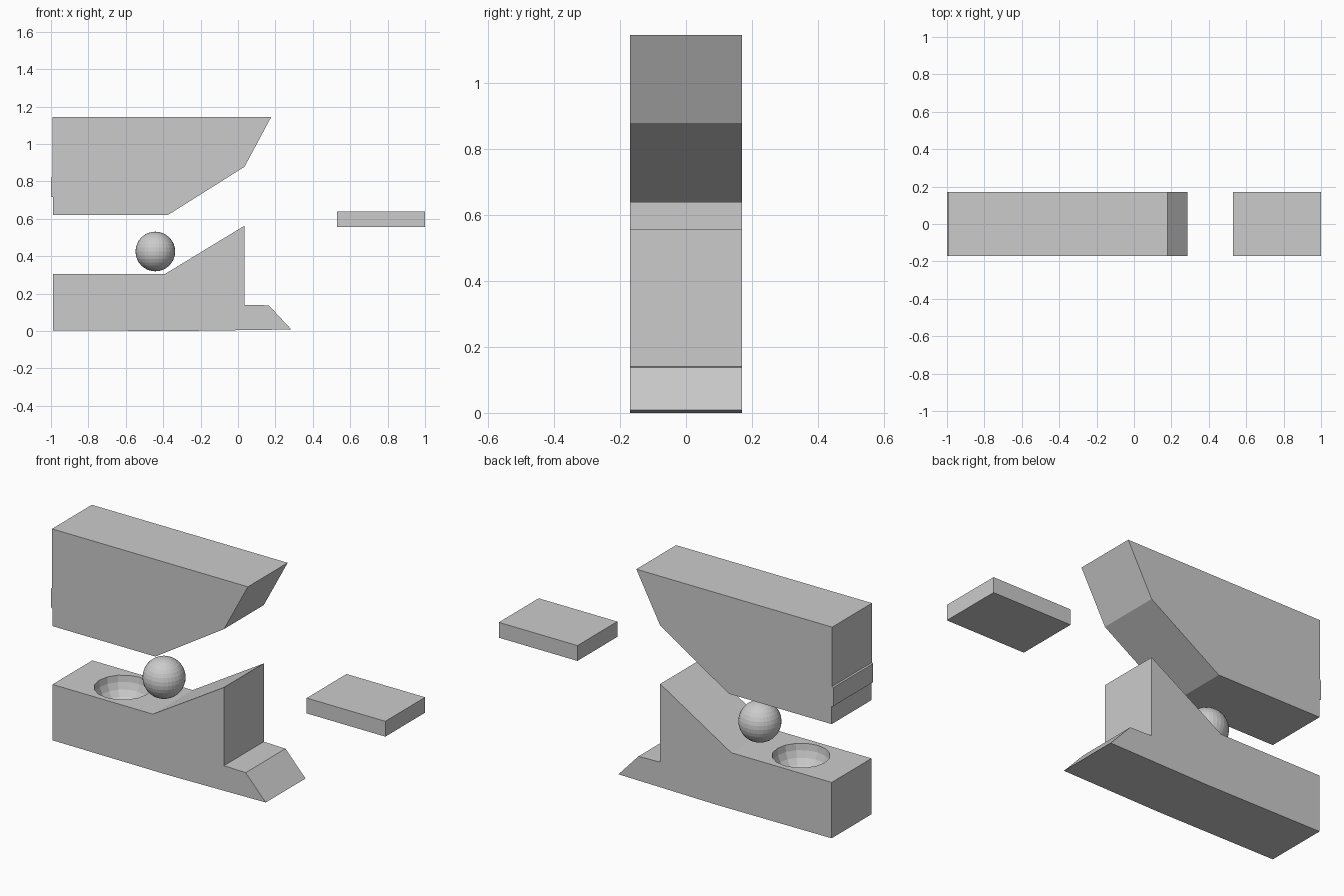
import bpy, bmesh

if "Cube" in bpy.data.objects:
    bpy.data.objects.remove(bpy.data.objects["Cube"])

HALF = 0.17  # half depth of every block


def extrude_profile(name, pts):
    """Prism from an x-z profile, extruded across y."""
    bm = bmesh.new()
    face = bm.faces.new([bm.verts.new((x, -HALF, z)) for x, z in pts])
    ext = bmesh.ops.extrude_face_region(bm, geom=[face])
    moved = [v for v in ext["geom"] if isinstance(v, bmesh.types.BMVert)]
    bmesh.ops.translate(bm, verts=moved, vec=(0, 2 * HALF, 0))
    bmesh.ops.recalc_face_normals(bm, faces=bm.faces)
    me = bpy.data.meshes.new(name)
    bm.to_mesh(me)
    bm.free()
    ob = bpy.data.objects.new(name, me)
    bpy.context.collection.objects.link(ob)
    return ob


def sphere(name, loc, radius, segments, rings):
    bpy.ops.mesh.primitive_uv_sphere_add(
        segments=segments, ring_count=rings, radius=radius, location=loc)
    ob = bpy.context.object
    ob.name = name
    return ob


# Upper block with slanted underside and a thin raised band at the left end
extrude_profile("upper_block", [
    (-0.99, 0.62), (-0.375, 0.62), (0.035, 0.878), (0.178, 1.145),
    (-0.993, 1.145), (-0.993, 0.825), (-1.0, 0.82), (-1.0, 0.72), (-0.99, 0.715)])

# Lower block: flat bed, ramp, vertical drop and toe
lower = extrude_profile("lower_block", [
    (-0.99, 0.003), (-0.3, 0.0), (0.285, 0.008), (0.165, 0.137), (0.035, 0.14),
    (0.035, 0.563), (-0.39, 0.305), (-0.99, 0.305)])

# Round bowl sunk into the bed
cutter = sphere("bowl_cutter", (-0.688, 0, 0.307), 0.143, 16, 12)
mod = lower.modifiers.new("bowl", "BOOLEAN")
mod.operation = "DIFFERENCE"
mod.solver = "EXACT"
mod.object = cutter
bpy.context.view_layer.objects.active = lower
bpy.ops.object.modifier_apply(modifier=mod.name)
bpy.data.objects.remove(cutter)

# Ball hovering above the bed
sphere("ball", (-0.442, 0, 0.425), 0.106, 32, 16)

# Separate flat plate
extrude_profile("plate", [(0.53, 0.555), (1.0, 0.555), (1.0, 0.638), (0.53, 0.638)])
